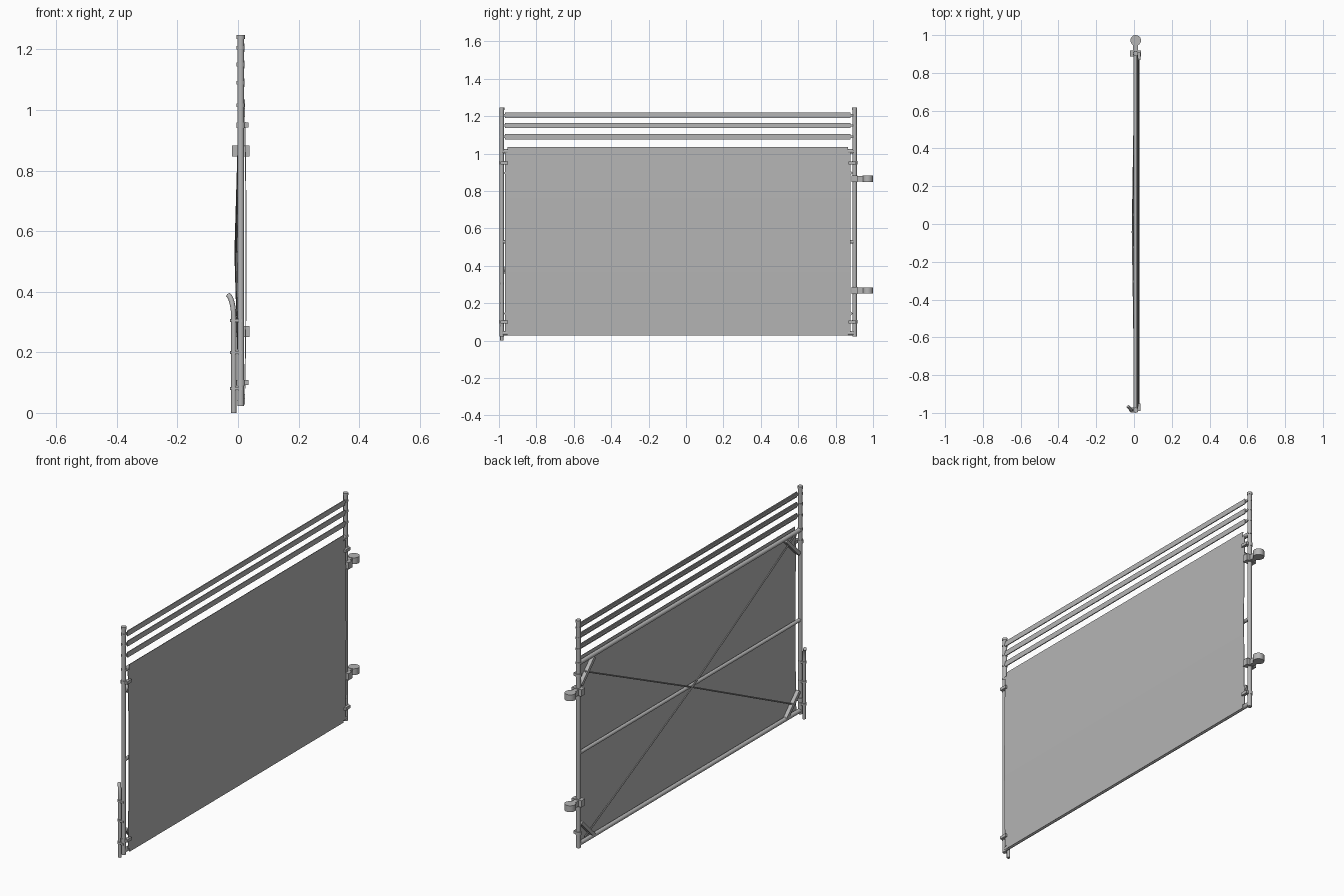
import bpy, bmesh, math
from mathutils import Vector

cube = bpy.data.objects.get("Cube")
if cube:
    bpy.data.objects.remove(cube)

steel = bpy.data.materials.new("galvanised_grey")
steel.use_nodes = True
GREY = (0.46, 0.46, 0.46, 1)
steel.diffuse_color = GREY
steel.node_tree.nodes["Principled BSDF"].inputs["Base Color"].default_value = GREY

FRONT_Y, REAR_Y, POST_X, POST_R = -0.985, 0.902, 0.009, 0.0115
MID_Y = (FRONT_Y + REAR_Y) / 2


def finish(name, bm, smooth=False):
    bmesh.ops.recalc_face_normals(bm, faces=bm.faces)
    mesh = bpy.data.meshes.new(name)
    bm.to_mesh(mesh)
    bm.free()
    mesh.materials.append(steel)
    obj = bpy.data.objects.new(name, mesh)
    bpy.context.collection.objects.link(obj)
    if smooth:
        bpy.ops.object.select_all(action='DESELECT')
        obj.select_set(True)
        bpy.context.view_layer.objects.active = obj
        bpy.ops.object.shade_smooth_by_angle(angle=math.radians(40))
    return obj


def tube(name, points, radius, sides=16):
    """Round bar swept along a path."""
    pts = [Vector(p) for p in points]
    bm = bmesh.new()
    rings = []
    for i, p in enumerate(pts):
        way = (pts[min(i + 1, len(pts) - 1)] - pts[max(i - 1, 0)]).normalized()
        side = way.cross(Vector((0.3, 1, 0.1)) if abs(way.y) < 0.8 else Vector((1, 0, 0))).normalized()
        up = way.cross(side)
        angles = [math.tau * k / sides for k in range(sides)]
        rings.append([bm.verts.new(p + radius * (side * math.cos(a) + up * math.sin(a))) for a in angles])
    for a, b in zip(rings, rings[1:]):
        for k in range(sides):
            n = (k + 1) % sides
            bm.faces.new((a[k], a[n], b[n], b[k]))
    bm.faces.new(rings[0])
    bm.faces.new(rings[-1])
    return finish(name, bm, True)


def box(name, low, high, tilt=0):
    """Box between two corners, optionally turned about x."""
    low, high = Vector(low), Vector(high)
    bm = bmesh.new()
    bmesh.ops.create_cube(bm, size=1)
    for v in bm.verts:
        v.co = Vector(a * b for a, b in zip(v.co, high - low))
    obj = finish(name, bm)
    obj.location = (low + high) / 2
    obj.rotation_euler.x = tilt
    return obj


def upright(name, x, y, z0, z1, radius, sides=16):
    return tube(name, [(x, y, z0), (x, y, z1)], radius, sides)


# End posts with caps and collars
for label, y in (("front", FRONT_Y), ("rear", REAR_Y)):
    upright(label + "_post", POST_X, y, 0.022, 1.24, POST_R)
    upright(label + "_post_cap", POST_X, y, 1.234, 1.247, 0.0135)
    for z in (1.205, 1.15, 1.09, 1.015):
        upright(label + "_post_collar", POST_X, y, z - 0.006, z + 0.006, 0.0132)

# Frame rails
for label, z, r in (("bottom", 0.04, 0.0115), ("middle", 0.528, 0.0095), ("top", 1.012, 0.0115)):
    tube(label + "_rail", [(POST_X, FRONT_Y, z), (POST_X, REAR_Y, z)], r)

# Upper slats with narrow end tabs
for z in (1.205, 1.15, 1.09):
    box("upper_slat", (0.016, -0.968, z - 0.014), (0.021, 0.88, z + 0.014))
    box("slat_tab", (0.012, FRONT_Y, z - 0.006), (0.018, REAR_Y, z + 0.006))

# Cladding sheet: slightly bowed, with notched corners
bm = bmesh.new()
levels = [0.027, 0.045] + [0.045 + 0.96 * i / 12 for i in range(1, 13)] + [1.035]


def sheet_x(z):
    return 0.021 + 0.006 * math.sin(math.pi * z / 1.04)


for z0, z1 in zip(levels, levels[1:]):
    narrow = z0 == levels[0] or z1 == levels[-1]
    y0, y1 = (-0.955, 0.866) if narrow else (-0.967, 0.88)
    bm.faces.new([bm.verts.new((sheet_x(z), y, z)) for y, z in ((y0, z0), (y1, z0), (y1, z1), (y0, z1))])
bmesh.ops.remove_doubles(bm, verts=bm.verts, dist=0.0001)
sheet = finish("cladding_sheet", bm)
solid = sheet.modifiers.new("thickness", 'SOLIDIFY')
solid.thickness = 0.003
solid.offset = 0

# Corner struts and sheet clamps
for label, y, inward in (("front", FRONT_Y, 1), ("rear", REAR_Y, -1)):
    for z, down in ((0.095, 1), (0.945, -1)):
        cy = y + inward * 0.072
        box(label + "_corner_strut", (-0.002, cy - 0.078, z - 0.009),
            (0.018, cy + 0.078, z + 0.009), -inward * down * math.radians(45))
    for z in (0.1, 0.95):
        ys = sorted((y - inward * 0.006, y + inward * 0.034))
        box(label + "_sheet_clamp", (0.018, ys[0], z - 0.008), (0.034, ys[1], z + 0.008))
        upright(label + "_clamp_collar", POST_X, y, z - 0.009, z + 0.009, 0.0145)

# Crossed tension rods passing over the middle rail
for label, z0, z1, x in (("rising", 0.06, 1.0, -0.008), ("falling", 0.95, 0.09, -0.005)):
    tube(label + "_tension_rod", [(0.006, 0.85, z0), (x, MID_Y, 0.528), (0.006, -0.935, z1)], 0.004, 8)

# Hinges on the rear post
for z in (0.865, 0.268):
    box("hinge_clamp", (-0.02, 0.886, z - 0.018), (0.038, 0.918, z + 0.018))
    box("hinge_arm", (-0.004, 0.91, z - 0.015), (0.02, 0.955, z + 0.015))
    upright("hinge_barrel", POST_X, 0.972, z - 0.017, z + 0.017, 0.028, 24)

# Drop bolt with bent handle, held by guides on the front post
ROD_X = -0.014
bend = [(ROD_X - 0.022 * (1 - math.cos(a)), FRONT_Y + 0.024 * (1 - math.cos(a)), 0.31 + 0.08 * math.sin(a))
        for a in (math.pi / 2 * i / 8 for i in range(8))]
tube("drop_bolt", [(ROD_X, FRONT_Y, 0)] + bend, 0.0085)
for z in (0.08, 0.2, 0.305):
    upright("bolt_guide", ROD_X, FRONT_Y, z - 0.005, z + 0.005, 0.0125)
    box("guide_plate", (-0.014, FRONT_Y - 0.0125, z - 0.005), (0.014, FRONT_Y + 0.0125, z + 0.005))
